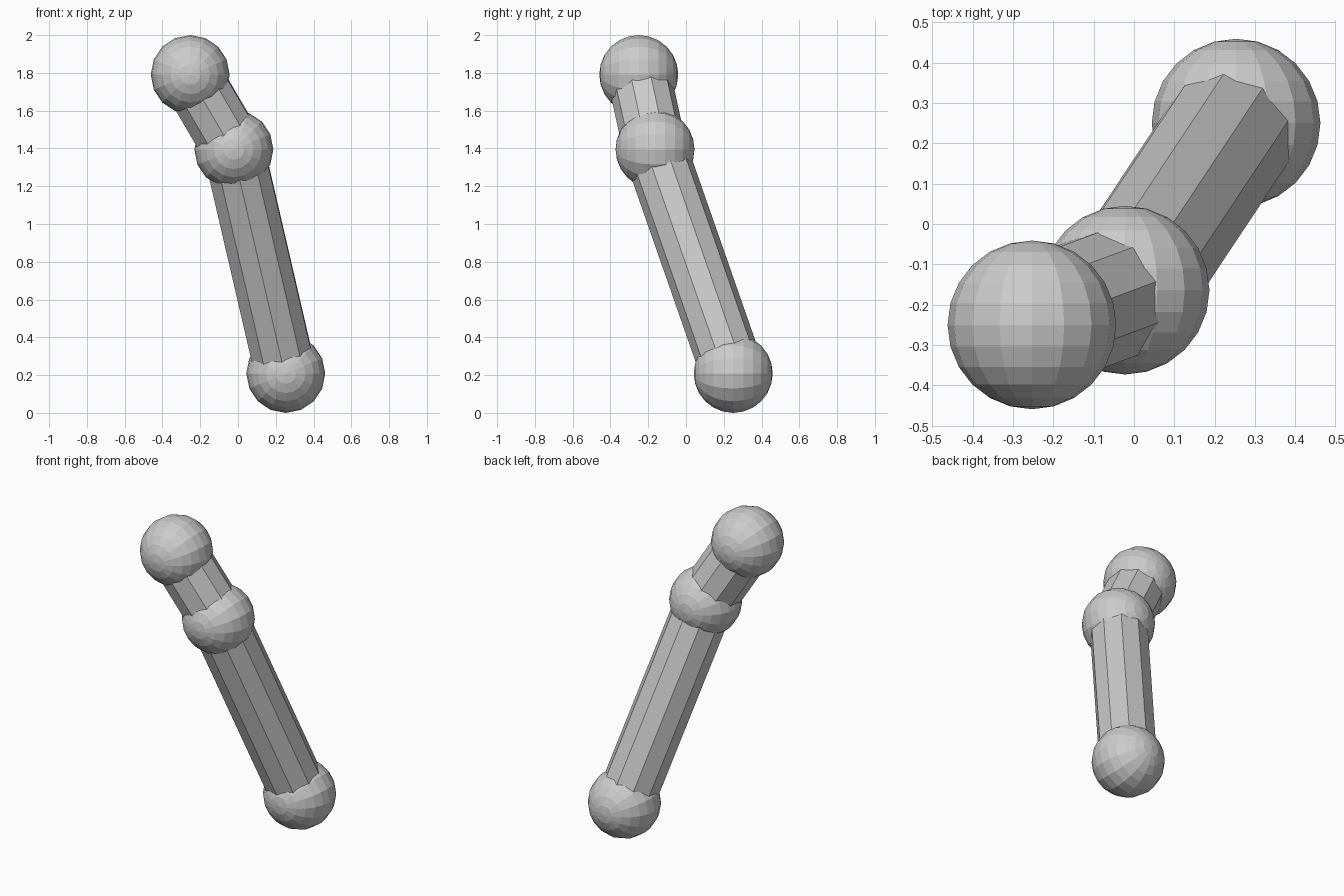
import bpy, bmesh, math
from mathutils import Matrix, Vector

if "Cube" in bpy.data.objects:
    bpy.data.objects.remove(bpy.data.objects["Cube"])

BALL_R = 0.209
ROD_R = 0.168


def finish(bm, name):
    mesh = bpy.data.meshes.new(name)
    bm.to_mesh(mesh)
    bm.free()
    obj = bpy.data.objects.new(name, mesh)
    bpy.context.collection.objects.link(obj)
    return obj


def ball(name, centre):
    # low-poly sphere with its poles along y
    bm = bmesh.new()
    m = Matrix.Translation(centre) @ Matrix.Rotation(math.pi / 2, 4, 'X')
    bmesh.ops.create_uvsphere(bm, u_segments=16, v_segments=12, radius=BALL_R, matrix=m)
    finish(bm, name)


def rod(name, a, b):
    # ten-sided rod between two joint centres
    bm = bmesh.new()
    d = b - a
    turn = Vector((0, 0, 1)).rotation_difference(d).to_matrix().to_4x4()
    bmesh.ops.create_cone(bm, cap_ends=True, segments=10, radius1=ROD_R, radius2=ROD_R,
                          depth=d.length, matrix=Matrix.Translation((a + b) / 2) @ turn)
    finish(bm, name)


foot = Vector((0.253, 0.25, BALL_R))
middle = Vector((-0.022, -0.164, 1.395))
top = Vector((-0.253, -0.25, 2 - BALL_R))

# Joints
ball("lower_joint", foot)
ball("middle_joint", middle)
ball("upper_joint", top)

# Connecting rods
rod("long_rod", foot, middle)
rod("short_rod", middle, top)
